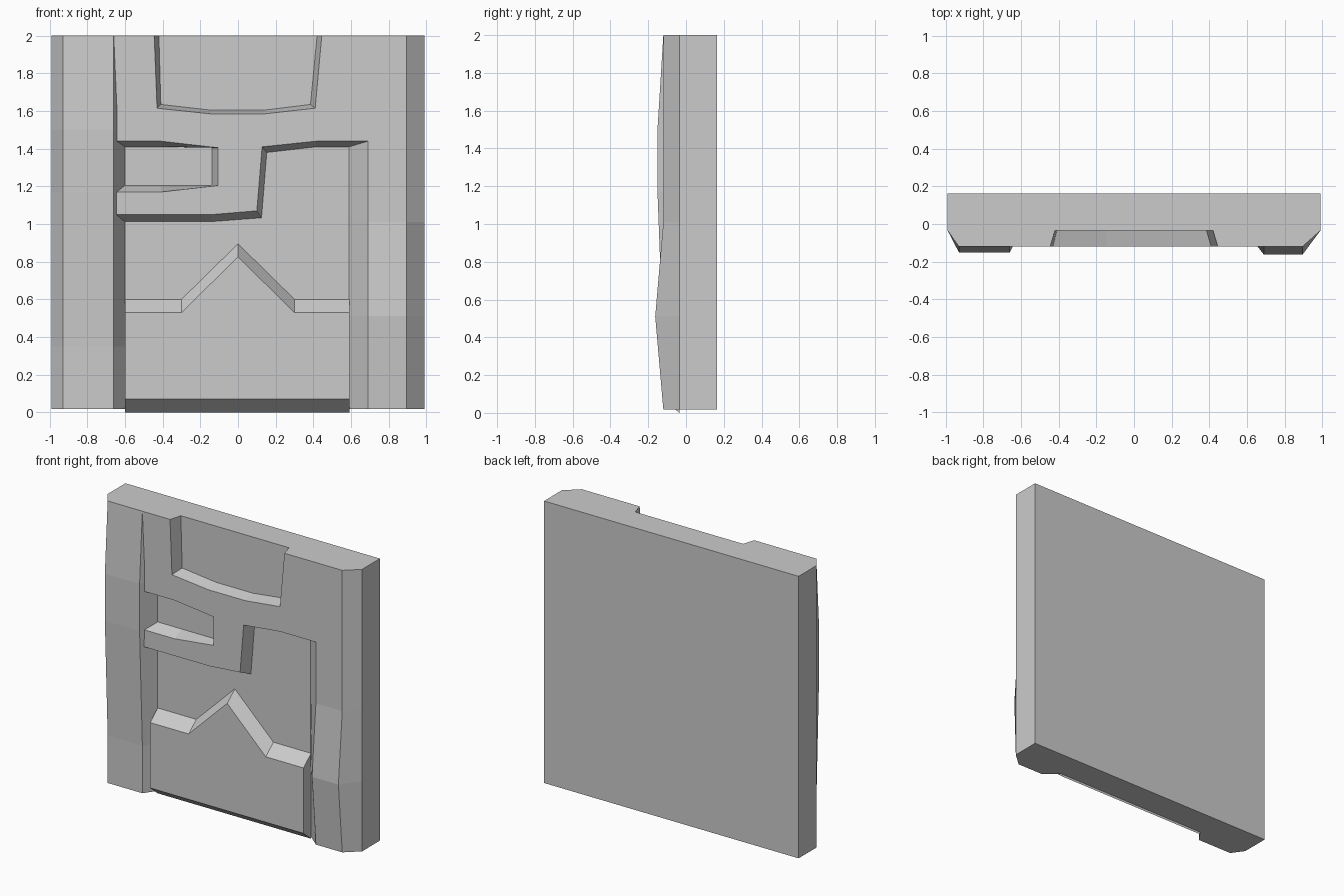
import bpy, bmesh

if "Cube" in bpy.data.objects:
    bpy.data.objects.remove(bpy.data.objects["Cube"])

FLOOR, FRONT, BACK = -0.035, -0.12, 0.163
Z0, Z1, HALF = 0.017, 2.0, 0.99


def loft(name, rings, closed=True, caps=(True, True)):
    """Skin a list of equal-length point rings."""
    bm = bmesh.new()
    vs = [[bm.verts.new(p) for p in ring] for ring in rings]
    n = len(rings[0])
    for a, b in zip(vs, vs[1:]):
        for i in range(n if closed else n - 1):
            j = (i + 1) % n
            bm.faces.new((a[i], a[j], b[j], b[i]))
    for ring, cap in zip((vs[0], vs[-1]), caps):
        if cap:
            bm.faces.new(ring)
    bmesh.ops.recalc_face_normals(bm, faces=bm.faces)
    mesh = bpy.data.meshes.new(name)
    bm.to_mesh(mesh)
    bm.free()
    ob = bpy.data.objects.new(name, mesh)
    bpy.context.collection.objects.link(ob)
    return ob


def relief(name, front, floor, caps=(True, False), y0=FRONT, y1=FLOOR):
    """Raised block: front outline tapering out to a floor outline, in x-z."""
    return loft(name, [[(x, y0, z) for x, z in front],
                       [(x, y1, z) for x, z in floor]], caps=caps)


def column(name, outer, chamfer, inner, foot, bulge):
    """Upright side column; bulge is a list of (z, front y)."""
    return loft(name, [[(outer, FLOOR, z), (chamfer, y, z),
                        (inner, y, z), (foot, FLOOR, z)] for z, y in bulge],
                closed=False)


# backing slab, open where the columns and floor cover it
rect = [(-HALF, Z0), (HALF, Z0), (HALF, Z1), (-HALF, Z1)]
relief("back_slab", rect, rect, (False, True), FLOOR, BACK)

# recessed floor between the columns
floor_mesh = bpy.data.meshes.new("recess_floor")
floor_mesh.from_pydata([(-0.6, FLOOR, Z0), (0.59, FLOOR, Z0),
                        (0.59, FLOOR, Z1), (-0.6, FLOOR, Z1)], [], [(0, 1, 2, 3)])
bpy.context.collection.objects.link(bpy.data.objects.new("recess_floor", floor_mesh))

# side columns with differently placed bulges
column("left_column", -HALF, -0.93, -0.66, -0.6,
       [(Z0, FRONT), (0.35, FRONT), (1.17, -0.151), (1.5, -0.151), (Z1, FRONT)])
column("right_column", HALF, 0.895, 0.69, 0.59,
       [(Z0, FRONT), (0.51, -0.163), (1.01, FRONT), (Z1, FRONT)])

# upper plate: top notch, right shoulder, hanging arm and left slot
relief("upper_plate",
       [(-0.67, 2), (-0.445, 2), (-0.43, 1.615), (-0.145, 1.585), (0.14, 1.585),
        (0.41, 1.615), (0.445, 2), (0.69, 2),
        (0.69, 1.44), (0.415, 1.44), (0.128, 1.41), (0.1, 1.07),
        (-0.14, 1.05), (-0.67, 1.05), (-0.67, 1.17), (-0.41, 1.17),
        (-0.105, 1.205), (-0.105, 1.405), (-0.41, 1.44), (-0.67, 1.44)],
       [(-0.61, 2), (-0.42, 2), (-0.41, 1.635), (-0.145, 1.605), (0.14, 1.605),
        (0.385, 1.635), (0.42, 2), (0.59, 2),
        (0.59, 1.41), (0.415, 1.41), (0.153, 1.38), (0.125, 1.033),
        (-0.14, 1.013), (-0.61, 1.013), (-0.61, 1.205), (-0.41, 1.205),
        (-0.138, 1.205), (-0.138, 1.405), (-0.41, 1.41), (-0.61, 1.41)])

# lower panel with a pointed crest and a lip under the slab
def crest(bottom, dz):
    return [(-0.6, bottom), (0.593, bottom), (0.593, 0.53 + dz), (0.3, 0.53 + dz),
            (0, 0.825 + dz), (-0.3, 0.53 + dz), (-0.6, 0.53 + dz)]

relief("lower_panel", crest(0.07, 0), crest(0, 0.07), (True, True))
